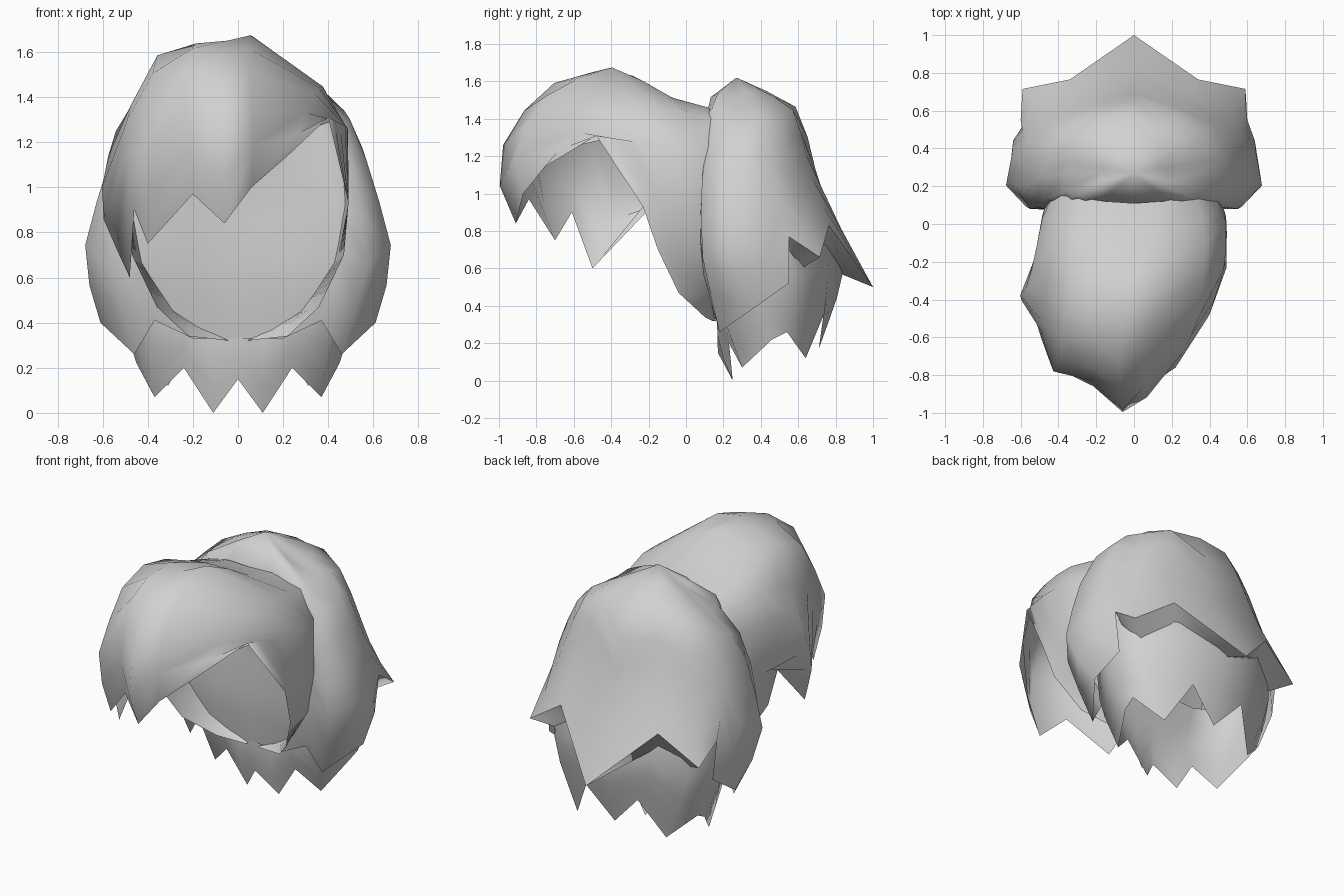
import bpy, bmesh
from mathutils import Vector

cube = bpy.data.objects.get("Cube")
if cube:
    bpy.data.objects.remove(cube, do_unlink=True)

grey = bpy.data.materials.new("hair_grey")
grey.use_nodes = True
grey.diffuse_color = (0.64, 0.64, 0.64, 1)
grey.node_tree.nodes["Principled BSDF"].inputs["Base Color"].default_value = (0.64, 0.64, 0.64, 1)


def strand(points, steps):
    """Smooth curve through the points, resampled evenly along its length."""
    p = [Vector(q) for q in points]
    p = [p[0] * 2 - p[1]] + p + [p[-1] * 2 - p[-2]]
    dense = []
    for a, b, c, d in zip(p, p[1:], p[2:], p[3:]):
        # Short tangents keep the strand close to its guide points
        m0, m1 = (c - a) * 0.25, (d - b) * 0.25
        for i in range(12):
            t = i / 12
            dense.append(b * (2*t**3 - 3*t*t + 1) + m0 * (t**3 - 2*t*t + t)
                         + c * (3*t*t - 2*t**3) + m1 * (t**3 - t*t))
    dense.append(p[-2])
    dist = [0.0]
    for a, b in zip(dense, dense[1:]):
        dist.append(dist[-1] + (b - a).length)
    out, k = [], 0
    for i in range(steps + 1):
        goal = dist[-1] * i / steps
        while k < len(dense) - 2 and dist[k + 1] < goal:
            k += 1
        span = max(dist[k + 1] - dist[k], 1e-9)
        out.append(dense[k].lerp(dense[k + 1], min(1, (goal - dist[k]) / span)))
    return out


def mirror(points):
    return [(-x, y, z) for x, y, z in points]


def hair_sheet(name, strands, steps=8, centre=(0, 0, 0), closed=False):
    """Skin neighbouring strands into one smooth sheet of hair."""
    bm = bmesh.new()
    cols = [[bm.verts.new(v) for v in strand(s, steps)] for s in strands]
    pairs = list(zip(cols, cols[1:]))
    if closed:
        pairs.append((cols[-1], cols[0]))
    for a, b in pairs:
        for i in range(steps):
            bm.faces.new((a[i], a[i + 1], b[i + 1], b[i]))
    bmesh.ops.remove_doubles(bm, verts=bm.verts[:], dist=0.0005)
    bm.normal_update()
    # Point the faces outward
    side = sum(f.normal.dot(f.calc_center_median() - Vector(centre)) * f.calc_area()
               for f in bm.faces)
    if side < 0:
        bmesh.ops.reverse_faces(bm, faces=bm.faces[:])
    for f in bm.faces:
        f.smooth = True
    mesh = bpy.data.meshes.new(name)
    bm.to_mesh(mesh)
    bm.free()
    mesh.materials.append(grey)
    obj = bpy.data.objects.new(name, mesh)
    bpy.context.collection.objects.link(obj)
    return obj


def both_sides(half):
    """Half ring from front centre to back centre, completed on the other side."""
    return half + [mirror(s) for s in reversed(half[1:-1])]


# Back hair: strands fall from the crown, front centre round to back centre
crown = (0, 0.27, 1.62)
back_half = [
    [(0, .09, 1.46), (0, .14, 1.0), (0, .13, .6), (0, .165, .33)],
    [(.20, .11, 1.46), (.23, .12, 1.0), (.24, .11, .6), (.20, .15, .33)],
    [(.33, .13, 1.44), (.42, .08, 1.0), (.45, .08, .62), (.37, .15, .41)],
    [(.42, .16, 1.37), (.52, .08, 1.03), (.57, .09, .65), (.46, .18, .26)],
    [(.45, .27, 1.37), (.57, .20, 1.12), (.685, .21, .7), (.61, .38, .4)],
    [(.44, .34, 1.38), (.58, .33, 1.1), (.66, .40, .72), (.57, .55, .52)],
    [(.42, .40, 1.40), (.57, .42, 1.1), (.60, .55, .77)],
    [(.35, .49, 1.42), (.47, .55, 1.1), (.52, .62, .86), (.59, .715, .66)],
    [(.20, .57, 1.45), (.30, .67, 1.1), (.34, .765, .83)],
    [(0, .60, 1.45), (0, .72, 1.02), (0, .82, .83), (0, 1.0, .5)],
]
hair_sheet("back_hair", both_sides([[crown] + s for s in back_half]),
           centre=(0, .4, .9), closed=True)

# Undersides of the flared points at the back
under_half = [
    [(.60, .55, .77), (.55, .55, .70)],
    [(.59, .715, .66), (.46, .62, .60)],
    [(.34, .765, .83), (.31, .72, .72)],
    [(0, 1.0, .5), (0, .83, .57)],
]
hair_sheet("point_undersides", under_half + [mirror(s) for s in reversed(under_half[:-1])],
           steps=1, centre=(0, .6, 1.5))

# Lower layer: ring of pointed locks under the back hair
lower_half = [
    [(0, .20, .62), (0, .17, .36), (0, .17, .15)],
    [(.13, .20, .62), (.12, .16, .36), (.11, .18, .17), (.11, .25, 0)],
    [(.28, .19, .62), (.24, .18, .38), (.24, .23, .2)],
    [(.45, .20, .66), (.41, .19, .38), (.37, .30, .07)],
    [(.56, .36, .75), (.53, .38, .48), (.45, .46, .22)],
    [(.56, .52, .80), (.54, .54, .52), (.46, .54, .26)],
    [(.46, .62, .85), (.46, .65, .50), (.31, .64, .12)],
    [(.30, .72, .86), (.27, .76, .60), (.18, .74, .36)],
    [(0, .77, .86), (0, .84, .56), (0, .71, .17)],
]
hair_sheet("lower_locks", both_sides(lower_half), steps=5,
           centre=(0, .42, .4), closed=True)

# Side band: runs from under the chin up to the temple, rear edge to front edge
band = [
    [(.04, .16, .32), (.04, .14, .32)],
    [(.15, .15, .37), (.22, .10, .34)],
    [(.28, .14, .45), (.36, -.04, .47)],
    [(.42, .13, .66), (.47, -.15, .70)],
    [(.46, .13, .92), (.49, .02, .93), (.49, -.23, .93)],
]
# Fringe: strands sweep from the rear rim over the top to the pointed hem
fringe = [
    [(.42, .17, 1.25), (.485, .02, 1.25), (.48, -.22, 1.27), (.40, -.48, 1.31)],
    [(.34, .15, 1.40), (.38, -.15, 1.45), (.34, -.50, 1.42), (.22, -.76, 1.14)],
    [(.15, .12, 1.46), (.12, -.13, 1.53), (.06, -.36, 1.68), (.05, -.72, 1.55),
     (.07, -.92, 1.25), (.06, -.87, 1.0)],
    [(0, .11, 1.46), (-.02, -.13, 1.53), (-.03, -.37, 1.67), (-.08, -.73, 1.58),
     (-.06, -.96, 1.32), (-.06, -1.0, 1.06), (-.06, -.91, .84)],
    [(-.15, .12, 1.46), (-.16, -.13, 1.53), (-.18, -.36, 1.64), (-.22, -.72, 1.58),
     (-.22, -.86, 1.25), (-.20, -.84, .97)],
    [(-.30, .14, 1.42), (-.33, -.13, 1.50), (-.35, -.36, 1.60), (-.38, -.62, 1.50),
     (-.43, -.79, 1.1), (-.40, -.70, .75)],
    [(-.38, .15, 1.36), (-.43, -.12, 1.42), (-.49, -.48, 1.33), (-.49, -.61, 1.05),
     (-.46, -.61, .9)],
    [(-.42, .17, 1.25), (-.49, .02, 1.25), (-.53, -.20, 1.28), (-.58, -.36, 1.12),
     (-.61, -.39, .9), (-.48, -.50, .6)],
]
hair_sheet("fringe", band + fringe + [mirror(s) for s in reversed(band)],
           centre=(0, -.2, .9))
